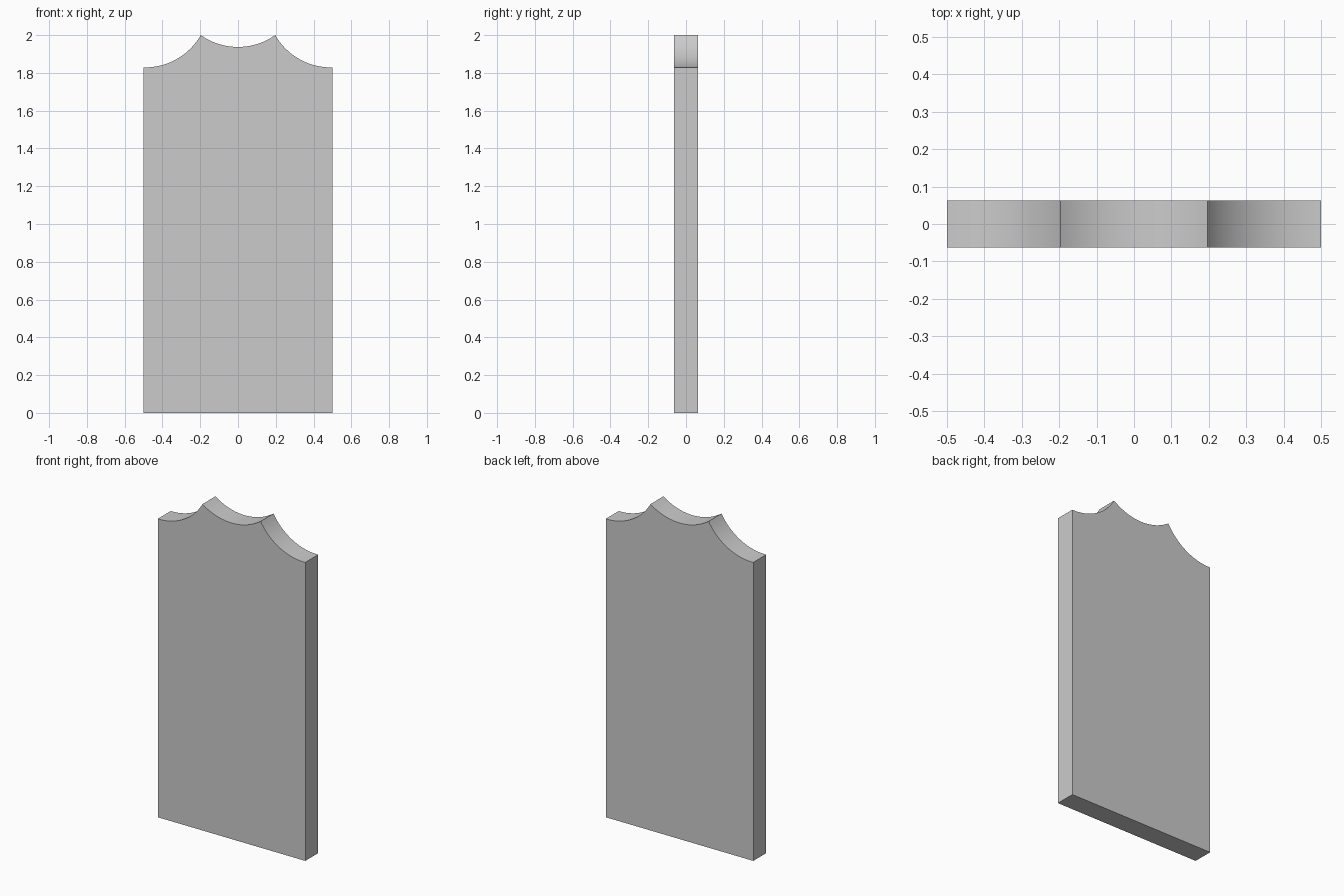
import bpy, bmesh
from math import asin, sin, cos

if "Cube" in bpy.data.objects:
    bpy.data.objects.remove(bpy.data.objects["Cube"])

HALF_T = 0.0625
R = 0.34
TIP_X, TIP_Z = 0.197, 2.0


def scallop(cx, cz, x0, x1, steps=20):
    """Points on the lower side of a circle, from x0 to x1."""
    a0, a1 = asin((x0 - cx) / R), asin((x1 - cx) / R)
    angles = [a0 + (a1 - a0) * i / steps for i in range(steps + 1)]
    return [(cx + R * sin(a), cz - R * cos(a)) for a in angles]


# Centres of the scallop circles
mid_z = TIP_Z + (R * R - TIP_X * TIP_X) ** 0.5
side_z = 1.829 + R
side_x = TIP_X + (R * R - (side_z - TIP_Z) ** 2) ** 0.5

# Outline: base, right scallop, middle scallop, left scallop
right = scallop(side_x, side_z, TIP_X, 0.5)[::-1]
middle = scallop(0, mid_z, -TIP_X, TIP_X)[::-1]
left = [(-x, z) for x, z in right[::-1]]
outline = [(-0.5, 0), (0.5, 0)] + right + middle[1:-1] + left

# Slab extruded from the outline
bm = bmesh.new()
face = bm.faces.new([bm.verts.new((x, -HALF_T, z)) for x, z in outline])
ext = bmesh.ops.extrude_face_region(bm, geom=[face], use_keep_orig=True)
verts = [g for g in ext["geom"] if isinstance(g, bmesh.types.BMVert)]
bmesh.ops.translate(bm, verts=verts, vec=(0, 2 * HALF_T, 0))
bmesh.ops.recalc_face_normals(bm, faces=bm.faces[:])
mesh = bpy.data.meshes.new("scalloped_panel")
bm.to_mesh(mesh)
bm.free()
panel = bpy.data.objects.new("scalloped_panel", mesh)
bpy.context.collection.objects.link(panel)

# Smooth scallops with sharp borders
bpy.context.view_layer.objects.active = panel
panel.select_set(True)
bpy.ops.object.shade_smooth_by_angle(angle=0.5)
